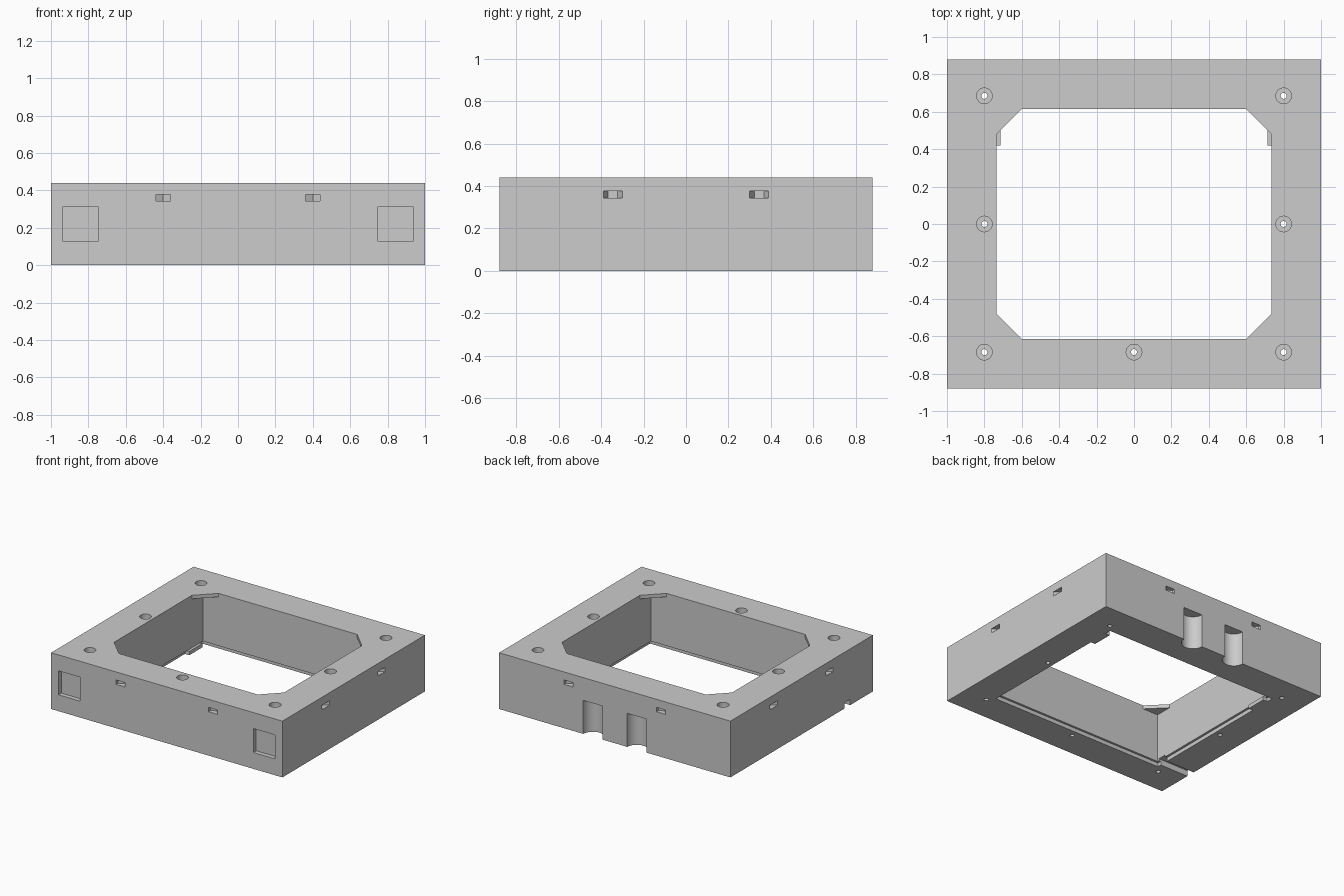
import bpy, bmesh, math

if "Cube" in bpy.data.objects:
    bpy.data.objects.remove(bpy.data.objects["Cube"])

grey = bpy.data.materials.new("plain grey")
grey.diffuse_color = (0.604, 0.604, 0.604, 1)
grey.use_nodes = True
grey.node_tree.nodes["Principled BSDF"].inputs["Base Color"].default_value = grey.diffuse_color


def prism(name, pts, z0, z1):
    """Upright solid from a counter-clockwise outline."""
    bm = bmesh.new()
    face = bm.faces.new([bm.verts.new((x, y, z0)) for x, y in pts])
    ext = bmesh.ops.extrude_face_region(bm, geom=[face])
    for v in ext["geom"]:
        if isinstance(v, bmesh.types.BMVert):
            v.co.z = z1
    bmesh.ops.recalc_face_normals(bm, faces=bm.faces)
    mesh = bpy.data.meshes.new(name)
    bm.to_mesh(mesh)
    bm.free()
    mesh.materials.append(grey)
    ob = bpy.data.objects.new(name, mesh)
    bpy.context.collection.objects.link(ob)
    return ob


def rect(x0, x1, y0, y1):
    return [(x0, y0), (x1, y0), (x1, y1), (x0, y1)]


def ring(x, y, r, n):
    return [(x + r * math.sin(-2 * math.pi * i / n),
             y + r * math.cos(2 * math.pi * i / n)) for i in range(n)]


def cut(pts, z0, z1):
    """Subtract a prism from the frame."""
    cutter = prism("cutter", pts, z0, z1)
    cutter.hide_render = True
    mod = frame.modifiers.new("cut", 'BOOLEAN')
    mod.operation = 'DIFFERENCE'
    mod.solver = 'EXACT'
    mod.object = cutter
    bpy.context.view_layer.objects.active = frame
    bpy.ops.object.modifier_apply(modifier=mod.name)
    bpy.data.objects.remove(cutter, do_unlink=True)


W, D, H = 1.0, 0.88, 0.44      # half width, half depth, height
OX, OY, C = 0.735, 0.615, 0.135  # window half sizes and corner chamfer

frame = prism("frame", rect(-W, W, -D, D), 0, H)

# window: chamfered at the top, square below the thin corner plates
cut([(-OX + C, -OY), (OX - C, -OY), (OX, -OY + C), (OX, OY - C),
     (OX - C, OY), (-OX + C, OY), (-OX, OY - C), (-OX, -OY + C)], 0.2, H + 0.1)
cut(rect(-OX, OX, -OY, OY), -0.1, 0.412)

# shallow rebate round the underside of the window
cut(rect(-0.753, 0.753, -0.632, 0.632), -0.1, 0.03)

# cable channel under the left side
cut(rect(-W - 0.1, -0.7, -0.6, -0.53), -0.1, 0.045)

# counterbored screw holes
for x, y in [(-0.8, -0.685), (0, -0.685), (0.8, -0.685), (-0.8, 0), (0.8, 0),
             (-0.8, 0.685), (0.8, 0.685)]:
    cut(ring(x, y, 0.042, 24), 0.34, H + 0.1)
    cut(ring(x, y, 0.016, 24), -0.1, 0.4)

for s in (-1, 1):
    # half-round grooves in the back
    cut(ring(s * 0.19, D, 0.083, 32), -0.1, 0.262)
    # square recesses in the front
    cut(rect(s * 0.8425 - 0.0935, s * 0.8425 + 0.0935, -D - 0.1, -D + 0.035),
        0.128, 0.315)
    # small six-sided slots on all four sides
    for t in (-1, 1):
        cut(ring(s * 0.4, t * D, 0.045, 6), 0.343, 0.377)
        cut(ring(s * W, t * 0.345, 0.045, 6), 0.343, 0.377)

# retaining tabs inside the rebate near the back corners
for side, s in (("left", -1), ("right", 1)):
    xs = sorted((s * 0.715, s * 0.753))
    prism(side + "_tab", rect(xs[0], xs[1], 0.42, 0.58), 0, 0.03)

# smooth round walls, crisp edges
bpy.ops.object.select_all(action='DESELECT')
frame.select_set(True)
bpy.context.view_layer.objects.active = frame
bpy.ops.object.shade_smooth_by_angle(angle=math.radians(30))
